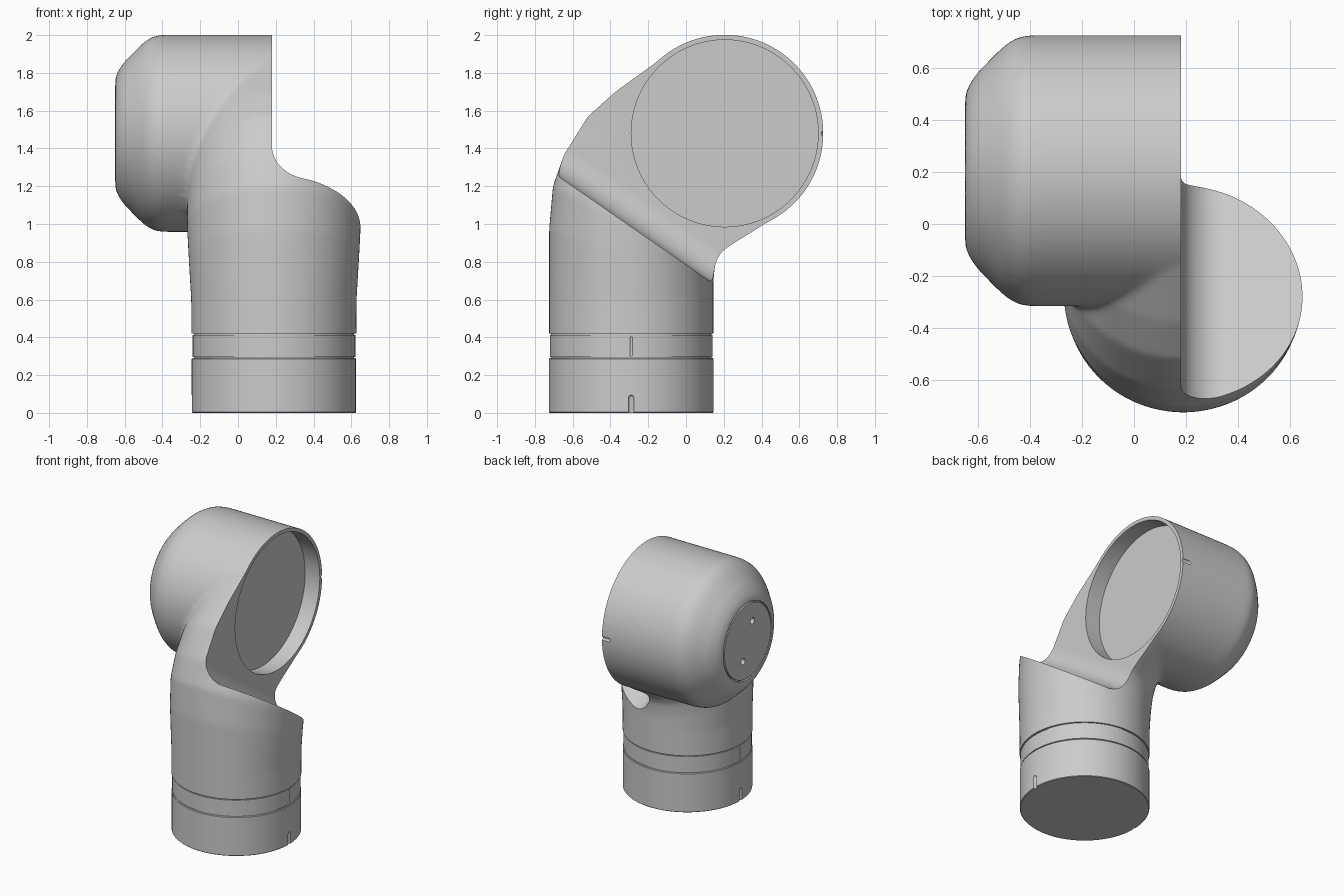
import bpy, bmesh, math
from mathutils import Matrix, Vector

if "Cube" in bpy.data.objects:
    bpy.data.objects.remove(bpy.data.objects["Cube"])

HEAD = Vector((0, 0.205, 1.48))      # head axis runs along x
COL = Vector((0.19, -0.29, 0))       # column axis runs along z
ALONG_X = Matrix.Translation(HEAD) @ Matrix.Rotation(math.pi / 2, 4, 'Y')
ALONG_Z = Matrix.Translation(COL)


def loft(bm, rings, closed=False):
    """Skin equal-length rings of points; cap the ends unless closed."""
    vs = [[bm.verts.new(p) for p in r] for r in rings]
    n = len(vs[0])
    pairs = list(zip(vs, vs[1:])) + ([(vs[-1], vs[0])] if closed else [])
    faces = [bm.faces.new((a[i], a[(i + 1) % n], b[(i + 1) % n], b[i]))
             for a, b in pairs for i in range(n)]
    if not closed:
        faces += [bm.faces.new(vs[0]), bm.faces.new(vs[-1])]
    bmesh.ops.recalc_face_normals(bm, faces=faces)


def lathe(bm, profile, mat, n=96, closed=False):
    """Revolve (height, radius) points about the local z of mat."""
    loft(bm, [[mat @ Vector((r * math.cos(t), r * math.sin(t), h))
               for t in (2 * math.pi * i / n for i in range(n))]
              for h, r in profile], closed)


def capsule(bm, mat, h0, h1, r):
    """Round-ended rod used to cut slots."""
    arc = [math.radians(a) for a in (5, 30, 60, 90)]
    prof = [(h0 - r * math.cos(a), r * math.sin(a)) for a in arc]
    prof += [(h1 + r * math.cos(a), r * math.sin(a)) for a in reversed(arc)]
    lathe(bm, prof, mat, 16)


def make(name, bm, helper=False):
    me = bpy.data.meshes.new(name)
    bm.to_mesh(me)
    bm.free()
    ob = bpy.data.objects.new(name, me)
    bpy.context.collection.objects.link(ob)
    ob.hide_render = helper
    return ob


def apply(ob, kind, **props):
    m = ob.modifiers.new(kind.lower(), kind)
    for k, v in props.items():
        setattr(m, k, v)
    bpy.context.view_layer.objects.active = ob
    bpy.ops.object.modifier_apply(modifier=m.name)


def cut(ob, bm):
    tool = make("cutter", bm, True)
    apply(ob, 'BOOLEAN', operation='DIFFERENCE', solver='EXACT', object=tool)
    bpy.data.objects.remove(tool)


def smooth(ob, angle=32):
    bpy.ops.object.select_all(action='DESELECT')
    ob.select_set(True)
    bpy.context.view_layer.objects.active = ob
    bpy.ops.object.shade_smooth_by_angle(angle=math.radians(angle))


# Elbow body: rounded drum plus bent column, fused and blended
bm = bmesh.new()
lathe(bm, [(-0.65, 0.29), (-0.635, 0.33), (-0.60, 0.38), (-0.53, 0.452), (-0.49, 0.488),
           (-0.45, 0.512), (-0.41, 0.521), (-0.36, 0.522), (0.5, 0.522)], ALONG_X)
# column sections: outer (y, z), inner (y, z), half width in x
sections = [((-0.725, 0.2), (0.145, 0.2), 0.436), ((-0.725, 0.6), (0.145, 0.6), 0.438),
            ((-0.725, 0.97), (0.145, 0.70), 0.452), ((-0.705, 1.2), (0.155, 0.79), 0.46),
            ((-0.645, 1.37), (0.185, 0.85), 0.46), ((-0.52, 1.57), (0.24, 0.89), 0.46),
            ((-0.375, 1.70), (0.33, 0.945), 0.46), ((-0.09, 1.906), (0.50, 1.054), 0.46)]
rings = []
for outer, inner, rx in sections:
    a, b = Vector((COL.x, *outer)), Vector((COL.x, *inner))
    rings.append([(a + b) / 2 + (b - a) / 2 * math.cos(t) + Vector((rx * math.sin(t), 0, 0))
                  for t in (2 * math.pi * i / 96 for i in range(96))])
loft(bm, rings)
body = make("elbow_housing", bm)
apply(body, 'REMESH', mode='VOXEL', voxel_size=0.014)
apply(body, 'SMOOTH', factor=0.5, iterations=14)

# Trim the column flat where the collar begins
bm = bmesh.new()
bm.from_mesh(body.data)
bmesh.ops.bisect_plane(bm, geom=bm.verts[:] + bm.edges[:] + bm.faces[:],
                       plane_co=(0, 0, 0.42), plane_no=(0, 0, 1), clear_inner=True)
bmesh.ops.holes_fill(bm, edges=[e for e in bm.edges if e.is_boundary])
bm.to_mesh(body.data)
bm.free()

# Sloped cut with a rounded inside corner, leaving the flat at x = 0.18
along = Vector((0, 0.822, -0.569))
up = Vector((0, 0.569, 0.822))
origin = Vector((0, -0.29, 0.985))
R = 0.16
prof = [(0.18, 2.5)]
prof += [(0.18 + R - R * math.cos(a), R - R * math.sin(a))
         for a in (math.pi / 2 * i / 14 for i in range(15))]
prof += [(1.5, 0), (1.5, 2.5)]
bm = bmesh.new()
loft(bm, [[origin + along * s + up * n + Vector((x, 0, 0)) for x, n in prof] for s in (-3, 3)])
cut(body, bm)

# Socket, rim slot, cap groove and two cap holes
bm = bmesh.new()
lathe(bm, [(0.06, 0.495), (0.4, 0.495)], ALONG_X)
capsule(bm, ALONG_X @ Matrix.Translation((0, 0.525, 0)), 0.125, 0.3, 0.014)
lathe(bm, [(-0.7, 0.272), (-0.7, 0.283), (-0.63, 0.283), (-0.63, 0.272)], ALONG_X, closed=True)
for s in (-1, 1):
    hole = Matrix.Translation((0, s * 0.055, -s * 0.13)) @ ALONG_X
    lathe(bm, [(-0.7, 0.023), (-0.60, 0.023)], hole, 24)
cut(body, bm)
smooth(body)

# Base collar with two ring grooves
bm = bmesh.new()
lathe(bm, [(0, 0.431), (0.004, 0.435), (0.286, 0.435), (0.29, 0.431), (0.29, 0.424),
           (0.296, 0.424), (0.296, 0.431), (0.412, 0.431), (0.412, 0.424), (0.43, 0.424)], ALONG_Z)
base = make("base_collar", bm)
bm = bmesh.new()
for s in (-1, 1):
    side = ALONG_Z @ Matrix.Translation((s * 0.436, 0, 0))
    capsule(bm, side, -0.1, 0.08, 0.015)
    capsule(bm, side, 0.305, 0.40, 0.008)
cut(base, bm)
smooth(base)
